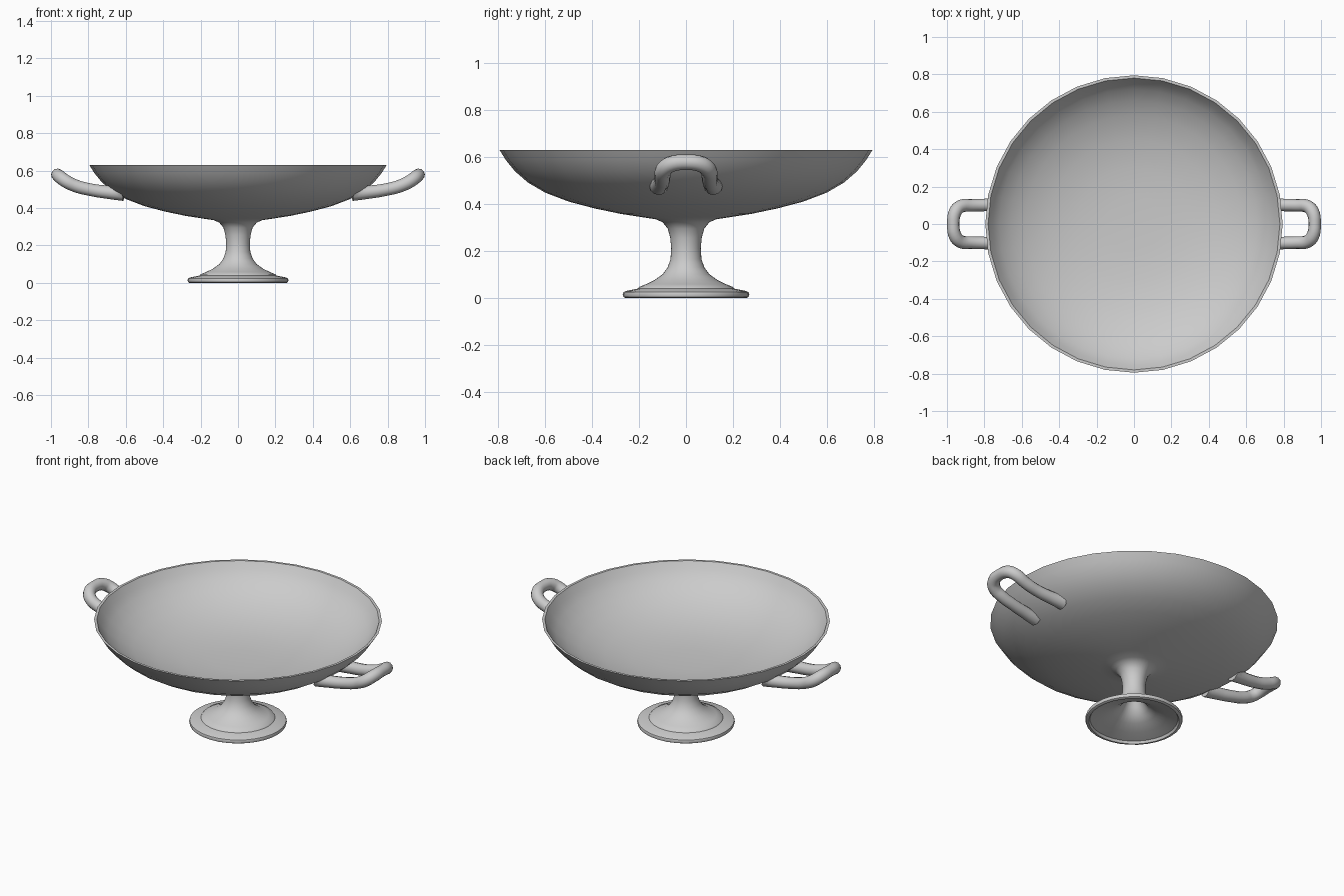
import bpy, bmesh, math

if "Cube" in bpy.data.objects:
    bpy.data.objects.remove(bpy.data.objects["Cube"])

SIDES = 32

# outer bowl wall from rim down (radius, height)
BOWL_OUT = [(0.795, 0.63), (0.768, 0.587), (0.73, 0.54), (0.675, 0.492), (0.60, 0.448),
            (0.50, 0.41), (0.39, 0.381), (0.28, 0.358), (0.19, 0.344), (0.13, 0.335)]
BOWL_IN = [(0, 0.385), (0.15, 0.386), (0.30, 0.395), (0.45, 0.42), (0.58, 0.462),
           (0.66, 0.505), (0.72, 0.55), (0.755, 0.59), (0.78, 0.63)]
STEM = [(0.10, 0.322), (0.078, 0.295), (0.067, 0.255), (0.063, 0.21), (0.066, 0.165),
        (0.078, 0.13), (0.10, 0.10), (0.135, 0.075), (0.17, 0.058), (0.20, 0.046), (0.205, 0.039)]
FOOT = [(0.255, 0.029), (0.267, 0.024), (0.27, 0.015), (0.267, 0.004), (0.26, 0), (0.25, 0),
        (0.243, 0.014), (0.18, 0.032), (0.12, 0.056), (0.08, 0.083), (0.055, 0.12),
        (0.035, 0.16), (0, 0.175)]


def finish(obj, angle):
    bpy.ops.object.select_all(action='DESELECT')
    obj.select_set(True)
    bpy.context.view_layer.objects.active = obj
    bpy.ops.object.shade_smooth_by_angle(angle=math.radians(angle))


def lathe(name, profile):
    bm = bmesh.new()
    vs = [bm.verts.new((0, r, z)) for r, z in profile]
    es = [bm.edges.new(p) for p in zip(vs, vs[1:])]
    bmesh.ops.spin(bm, geom=vs + es, cent=(0, 0, 0), axis=(0, 0, 1),
                   angle=2 * math.pi, steps=SIDES)
    bmesh.ops.remove_doubles(bm, verts=bm.verts, dist=1e-4)
    bmesh.ops.recalc_face_normals(bm, faces=bm.faces)
    me = bpy.data.meshes.new(name)
    bm.to_mesh(me)
    bm.free()
    obj = bpy.data.objects.new(name, me)
    bpy.context.collection.objects.link(obj)
    finish(obj, 40)
    return obj


def bowl_radius(z):
    for (r1, z1), (r0, z0) in zip(BOWL_OUT, BOWL_OUT[1:]):
        if z0 <= z <= z1:
            return r0 + (r1 - r0) * (z - z0) / (z1 - z0)
    return 0


# Cup: bowl, stem and hollow foot in one turned profile
lathe("cup_body", BOWL_IN + BOWL_OUT + STEM + FOOT)

# Handle: upturned loop of round tube (x, y, z, thickness)
half = [(0.61, 0.116, 0.478, 1.15), (0.70, 0.109, 0.485, 1.0), (0.79, 0.102, 0.498, 0.95),
        (0.87, 0.100, 0.519, 0.97), (0.925, 0.095, 0.546, 1.0), (0.955, 0.066, 0.569, 1.0)]
path = half + [(0.966, 0, 0.578, 0.93)] + [(x, -y, z, t) for x, y, z, t in reversed(half)]
cu = bpy.data.curves.new("handle_path", 'CURVE')
cu.dimensions = '3D'
cu.bevel_depth = 0.035
cu.bevel_resolution = 4
cu.use_fill_caps = True
cu.resolution_u = 4
sp = cu.splines.new('BEZIER')
sp.bezier_points.add(len(path) - 1)
for p, (x, y, z, t) in zip(sp.bezier_points, path):
    p.co = (x, y, z)
    p.radius = t
    p.handle_left_type = p.handle_right_type = 'AUTO'
handle = bpy.data.objects.new("handles", cu)
bpy.context.collection.objects.link(handle)
bpy.ops.object.select_all(action='DESELECT')
handle.select_set(True)
bpy.context.view_layer.objects.active = handle
bpy.ops.object.convert(target='MESH')
handle = bpy.context.view_layer.objects.active
handle.name = "handles"

# Trim the handle ends to sit just inside the bowl wall
for v in handle.data.vertices:
    r = bowl_radius(v.co.z) - 0.008
    v.co.x = max(v.co.x, math.sqrt(max(r * r - v.co.y ** 2, 0)))
finish(handle, 50)

# Matching handle on the other side
m = handle.modifiers.new("mirror", 'MIRROR')
m.use_axis = (True, False, False)
m.use_mirror_merge = False
